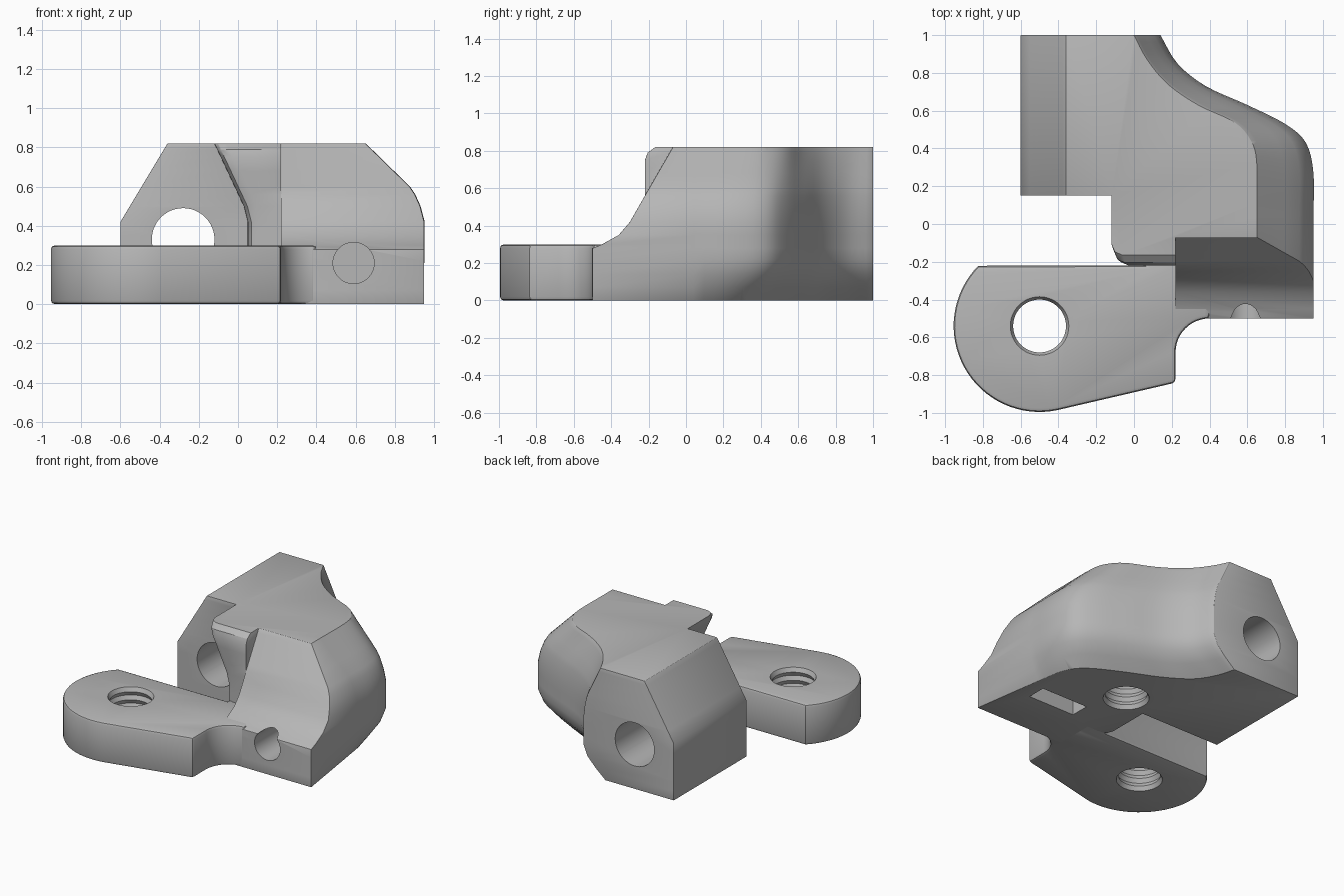
import bpy, bmesh, math
from mathutils import Vector, Matrix

if "Cube" in bpy.data.objects:
    bpy.data.objects.remove(bpy.data.objects["Cube"])

grey = bpy.data.materials.new("light grey plastic")
grey.use_nodes = True
grey.diffuse_color = (0.47, 0.47, 0.47, 1)
grey.node_tree.nodes["Principled BSDF"].inputs["Base Color"].default_value = grey.diffuse_color


def ramp(z, keys):
    """Piecewise linear value at height z."""
    if z <= keys[0][0]:
        return keys[0][1]
    for (a, va), (b, vb) in zip(keys, keys[1:]):
        if z <= b:
            return va + (vb - va) * (z - a) / (b - a)
    return keys[-1][1]


def smooth_path(points, steps=4):
    """Catmull-Rom curve through the points."""
    p = [Vector(q) for q in points]
    p = [2 * p[0] - p[1]] + p + [2 * p[-1] - p[-2]]
    out = []
    for a, b, c, d in zip(p, p[1:], p[2:], p[3:]):
        for i in range(steps):
            t = i / steps
            out.append(0.5 * (2 * b + (c - a) * t + (2 * a - 5 * b + 4 * c - d) * t ** 2
                              + (3 * b - a - 3 * c + d) * t ** 3))
    return out + [p[-2]]


def loft(name, sections):
    """Closed solid through rings of equal length."""
    bm = bmesh.new()
    rings = [[bm.verts.new(v) for v in s] for s in sections]
    n = len(rings[0])
    for lo, hi in zip(rings, rings[1:]):
        for i in range(n):
            j = (i + 1) % n
            bm.faces.new((lo[i], lo[j], hi[j], hi[i]))
    bm.faces.new(rings[0][::-1])
    bm.faces.new(rings[-1])
    bmesh.ops.remove_doubles(bm, verts=bm.verts, dist=1e-4)
    bmesh.ops.recalc_face_normals(bm, faces=bm.faces)
    mesh = bpy.data.meshes.new(name)
    bm.to_mesh(mesh)
    bm.free()
    mesh.materials.append(grey)
    ob = bpy.data.objects.new(name, mesh)
    bpy.context.collection.objects.link(ob)
    return ob


def arc(cx, cy, r, start, end, n):
    angles = [math.radians(start + (end - start) * i / n) for i in range(n + 1)]
    return [(cx + r * math.cos(a), cy + r * math.sin(a)) for a in angles]


def round_cutter(name, profile, place, n=48):
    """Lathed cutter; profile is (radius, height) pairs."""
    ring = [2 * math.pi * i / n for i in range(n)]
    return loft(name, [[place @ Vector((r * math.cos(a), r * math.sin(a), h)) for a in ring]
                       for r, h in profile])


def threaded_cutter(name, x, y, top):
    pitch = 0.06
    profile = [(0.14, -0.06)]
    h = -0.03
    while h < top:
        profile += [(0.14, h), (0.155, h + pitch / 2)]
        h += pitch
    return round_cutter(name, profile + [(0.14, h)], Matrix.Translation((x, y, 0)))


def along_y(x, z):
    return Matrix.Translation((x, 0, z)) @ Matrix.Rotation(-math.pi / 2, 4, "X")


def finish(ob, width, cutters):
    """Soften the edges, cut the holes, and shade."""
    bevel = ob.modifiers.new("edges", "BEVEL")
    bevel.width, bevel.segments = width, 2
    bevel.limit_method, bevel.angle_limit = "ANGLE", math.radians(50)
    for c in cutters:
        cut = ob.modifiers.new("hole", "BOOLEAN")
        cut.operation, cut.solver, cut.object = "DIFFERENCE", "EXACT", c
    graph = bpy.context.evaluated_depsgraph_get()
    mesh = bpy.data.meshes.new_from_object(ob.evaluated_get(graph))
    ob.modifiers.clear()
    ob.data = mesh
    for c in cutters:
        bpy.data.objects.remove(c)
    bpy.ops.object.select_all(action="DESELECT")
    ob.select_set(True)
    bpy.context.view_layer.objects.active = ob
    bpy.ops.object.shade_smooth_by_angle(angle=math.radians(30))


# Outlines of the flowing right side, front to back: bottom, widest, top
bottom = smooth_path([(0.87, 0.04), (0.83, 0.25), (0.73, 0.38), (0.51, 0.5),
                      (0.27, 0.61), (0.09, 0.73), (0, 0.87), (-0.04, 1)])
widest = smooth_path([(0.95, 0.04), (0.95, 0.27), (0.91, 0.43), (0.8, 0.53),
                      (0.6, 0.63), (0.38, 0.73), (0.23, 0.85), (0.14, 1)])
top = smooth_path([(0.65, 0.04), (0.65, 0.32), (0.62, 0.44), (0.53, 0.54),
                   (0.34, 0.63), (0.18, 0.74), (0.07, 0.87), (0, 1)])

# How the outline changes with height
lower = [(0, 1), (0.07, 0.55), (0.14, 0.18), (0.22, 0)]
upper = [(0.42, 0), (0.5, 0.07), (0.56, 0.16), (0.6, 0.25), (0.82, 1)]
front = [(0.28, -0.5), (0.3, -0.45), (0.35, -0.36), (0.42, -0.3), (0.56, -0.22), (0.82, -0.07)]
left = [(0.42, -0.6), (0.82, -0.36)]
hook_side = [(0.42, 0.05), (0.5, 0.03), (0.82, -0.12)]
hook_front = [(0.75, -0.22), (0.79, -0.205), (0.82, -0.165)]


def body_section(z):
    lo, hi = ramp(z, lower), ramp(z, upper)
    side = [w + (b - w) * lo + (t - w) * hi for b, w, t in zip(bottom, widest, top)]
    y, e, f = ramp(z, hook_front), ramp(z, hook_side), ramp(z, front)
    front_x = 0.95 - 0.3 * hi
    ring = [(ramp(z, left), 1), (ramp(z, left), 0.15), (e, 0.15),
            (e, y + 0.06), (e + 0.018, y + 0.018), (e + 0.06, y),
            (0.22, y), (0.22, f), (front_x, f)] + [tuple(p) for p in side]
    return [(px, py, z) for px, py in ring]


levels = [0, 0.07, 0.14, 0.22, 0.28, 0.3, 0.35, 0.42, 0.5, 0.56, 0.6, 0.68, 0.75, 0.79, 0.82]
body = loft("body", [body_section(z) for z in levels])

# Body holes: rod bore, front screw hole, nut slot, threaded hole underneath
bore = round_cutter("bore", [(0.16, 0.05), (0.16, 1.1)], along_y(-0.28, 0.33))
screw = round_cutter("screw", [(0.105, -0.6), (0.105, 0.1)], along_y(0.59, 0.21))
slot = loft("slot", [[(x, y, z) for x, y in ((0.4, -0.16), (0.78, -0.16), (0.78, -0.02), (0.4, -0.02))]
                     for z in (-0.1, 0.38)])
finish(body, 0.015, [bore, screw, slot, threaded_cutter("thread", 0.27, 0.24, 0.45)])

# Flat mounting ear with rounded end and inner fillet
outline = (arc(-0.5, -0.54, 0.455, 135.5, 282, 32) + [(0.22, -0.84)]
           + arc(0.4, -0.68, 0.18, 180, 90, 12)
           + [(0.4, -0.3), (0.26, -0.2), (0.2, -0.1), (0.07, -0.1), (0.07, -0.22)])
ear = loft("mounting_ear", [[(x, y, z) for x, y in outline] for z in (0, 0.3)])
finish(ear, 0.02, [threaded_cutter("thread", -0.5, -0.54, 0.34)])
